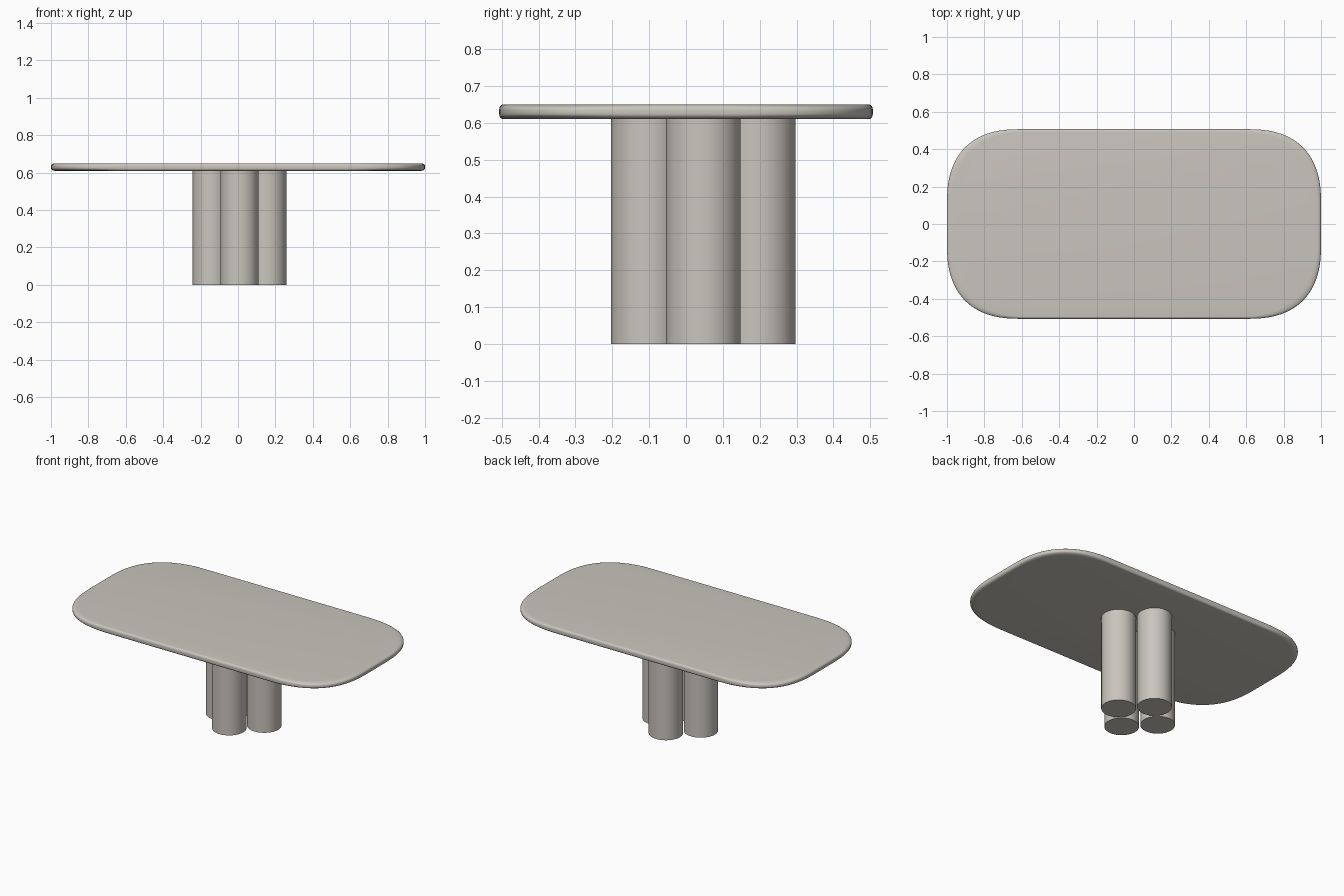
import bpy, bmesh, math

if "Cube" in bpy.data.objects:
    bpy.data.objects.remove(bpy.data.objects["Cube"])

stone = bpy.data.materials.new("warm_grey_stone")
stone.diffuse_color = (0.59, 0.56, 0.51, 1)
stone.use_nodes = True
stone.node_tree.nodes["Principled BSDF"].inputs["Base Color"].default_value = stone.diffuse_color


def finish(bm, name, angle):
    bmesh.ops.recalc_face_normals(bm, faces=bm.faces)
    me = bpy.data.meshes.new(name)
    bm.to_mesh(me)
    bm.free()
    ob = bpy.data.objects.new(name, me)
    bpy.context.collection.objects.link(ob)
    me.materials.append(stone)
    bpy.ops.object.select_all(action='DESELECT')
    ob.select_set(True)
    bpy.context.view_layer.objects.active = ob
    bpy.ops.object.shade_smooth_by_angle(angle=math.radians(angle))
    return ob


def outline(hx, hy, r, n, steps=20):
    """Rectangle with soft superellipse corners."""
    pts = []
    for k, (sx, sy) in enumerate([(1, 1), (-1, 1), (-1, -1), (1, -1)]):
        for i in range(steps + 1):
            a = math.pi / 2 * i / steps
            if k % 2:
                a = math.pi / 2 - a
            u = max(math.cos(a), 0) ** (2 / n)
            v = max(math.sin(a), 0) ** (2 / n)
            pts.append((sx * (hx - r + r * u), sy * (hy - r + r * v)))
    return pts


# Table top: stacked outlines give a rounded rim
outer = outline(1.0, 0.507, 0.40, 2.5)
inner = outline(0.978, 0.495, 0.42, 2.3)
Z0, Z1, EDGE = 0.61, 0.65, 0.014
levels = []
for i in range(6):
    a = math.pi / 2 * i / 5
    levels.append((math.sin(a), Z0 + EDGE * (1 - math.cos(a))))
levels += [(s, Z0 + Z1 - z) for s, z in reversed(levels)]

bm = bmesh.new()
rings = []
for s, z in levels:
    rings.append([bm.verts.new((p[0] + (q[0] - p[0]) * s, p[1] + (q[1] - p[1]) * s, z))
                  for p, q in zip(inner, outer)])
count = len(outer)
for lo, hi in zip(rings, rings[1:]):
    for i in range(count):
        j = (i + 1) % count
        bm.faces.new((lo[i], lo[j], hi[j], hi[i]))
bm.faces.new(rings[0])
bm.faces.new(rings[-1])
finish(bm, "table_top", 40)

# Four round columns in a diamond cluster
CX, CY, OFF, R = 0.008, 0.047, 0.149, 0.1015
for name, dx, dy in [("front_column", 0, -1), ("right_column", 1, 0),
                     ("back_column", 0, 1), ("left_column", -1, 0)]:
    bm = bmesh.new()
    bmesh.ops.create_cone(bm, cap_ends=True, segments=64, radius1=R, radius2=R, depth=Z0)
    bmesh.ops.translate(bm, verts=bm.verts, vec=(CX + dx * OFF, CY + dy * OFF, Z0 / 2))
    finish(bm, name, 40)
